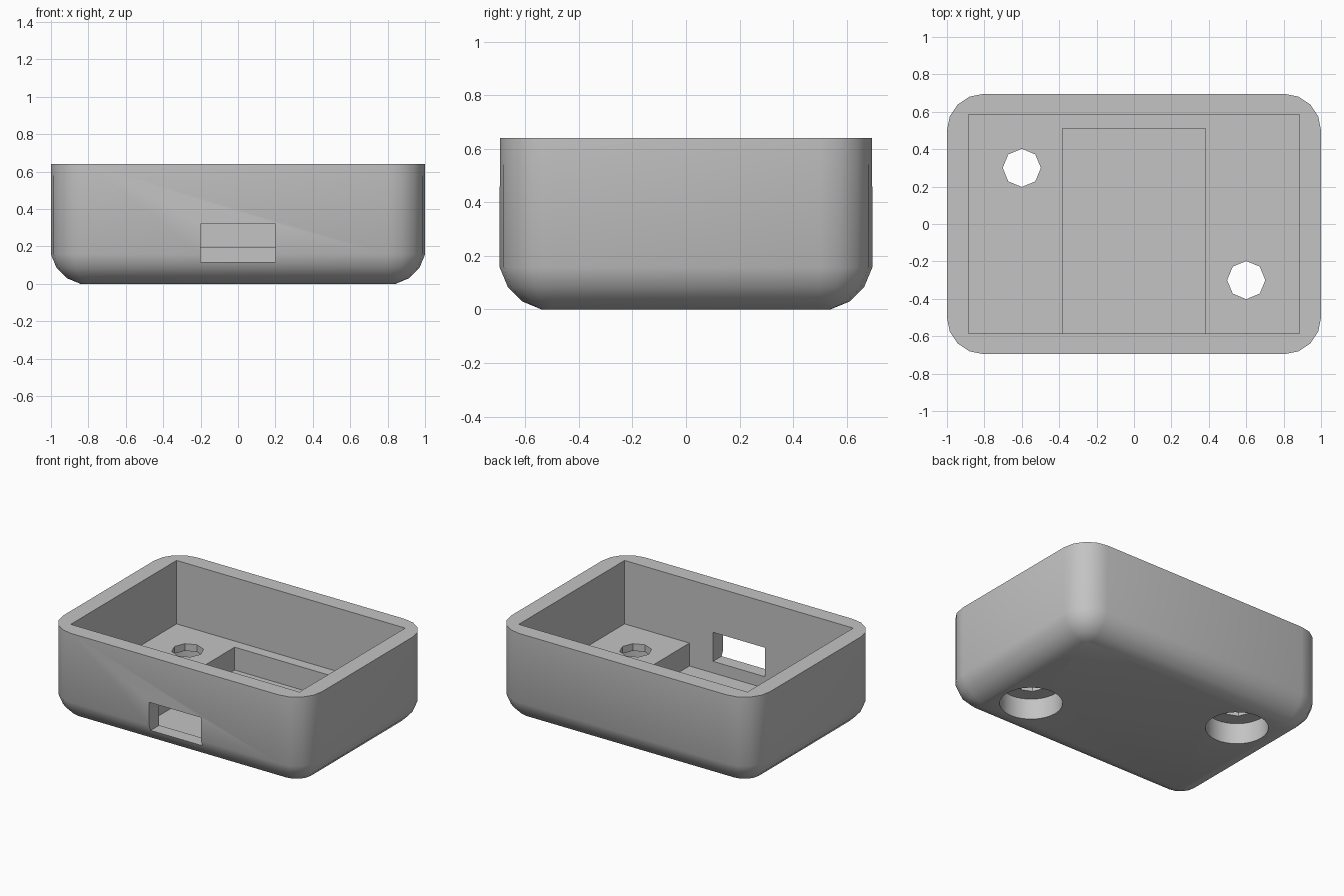
import bpy
import bmesh
from math import sin, cos, pi

default = bpy.data.objects.get("Cube")
if default:
    bpy.data.objects.remove(default, do_unlink=True)

HALF_X, HALF_Y, HEIGHT = 1.0, 0.696, 0.64
RADIUS = 0.196        # plan radius of the corners
FLOOR = 0.196         # inner floor level
WALL_X, WALL_Y = 0.885, 0.585

grey = bpy.data.materials.new("light_grey")
grey.use_nodes = True
grey.diffuse_color = (0.55, 0.55, 0.55, 1)
grey.node_tree.nodes["Principled BSDF"].inputs["Base Color"].default_value = (0.55, 0.55, 0.55, 1)


def make_object(name, bm):
    bmesh.ops.recalc_face_normals(bm, faces=bm.faces[:])
    mesh = bpy.data.meshes.new(name)
    bm.to_mesh(mesh)
    bm.free()
    mesh.materials.append(grey)
    obj = bpy.data.objects.new(name, mesh)
    bpy.context.collection.objects.link(obj)
    return obj


def block(name, low, high):
    bm = bmesh.new()
    bmesh.ops.create_cube(bm, size=1)
    for v in bm.verts:
        v.co = [(a + b) / 2 + c * (b - a) for a, b, c in zip(low, high, v.co)]
    return make_object(name, bm)


def prism(name, x, y, radius, sides, z0, z1):
    bm = bmesh.new()
    rings = [[bm.verts.new((x + radius * cos(2 * pi * i / sides),
                            y + radius * sin(2 * pi * i / sides), z))
              for i in range(sides)] for z in (z0, z1)]
    skin(bm, rings)
    return make_object(name, bm)


def skin(bm, rings):
    for a, b in zip(rings, rings[1:]):
        for i in range(len(a)):
            j = (i + 1) % len(a)
            bm.faces.new((a[i], a[j], b[j], b[i]))
    bm.faces.new(rings[0][::-1])
    bm.faces.new(rings[-1])


def rounded_ring(bm, radius, z):
    ring = []
    for corner, (sx, sy) in enumerate(((1, 1), (-1, 1), (-1, -1), (1, -1))):
        for step in range(5):
            a = (corner + step / 4) * pi / 2
            ring.append(bm.verts.new((sx * (HALF_X - RADIUS) + radius * cos(a),
                                      sy * (HALF_Y - RADIUS) + radius * sin(a), z)))
    return ring


# Outer shell: rounded corners and rounded lower edge
bm = bmesh.new()
rings = []
for k in range(4):
    a = (k + 0.5) * pi / 8
    rings.append(rounded_ring(bm, 0.2 * sin(a), RADIUS - 0.2 * cos(a)))
rings.append(rounded_ring(bm, RADIUS, HEIGHT))
skin(bm, rings)
case = make_object("open_case", bm)

# Inner cavity, sunken channel and front port
cutters = [
    block("cavity_cutter", (-WALL_X, -WALL_Y, FLOOR), (WALL_X, WALL_Y, 0.9)),
    block("channel_cutter", (-0.383, -WALL_Y, 0.036), (0.383, 0.51, 0.3)),
    block("port_cutter", (-0.2, -0.9, 0.117), (0.2, -0.5, 0.32)),
]
# Screw holes with wide recesses underneath
for s in (-1, 1):
    cutters.append(prism("screw_recess_cutter", 0.6 * s, -0.3 * s, 0.2, 32, -0.1, 0.146))
    cutters.append(prism("screw_hole_cutter", 0.6 * s, -0.3 * s, 0.102, 8, 0.1, 0.3))

bpy.ops.object.select_all(action='DESELECT')
bpy.context.view_layer.objects.active = case
case.select_set(True)
for cutter in cutters:
    cutter.hide_render = True
    mod = case.modifiers.new(cutter.name, 'BOOLEAN')
    mod.operation = 'DIFFERENCE'
    mod.solver = 'EXACT'
    mod.object = cutter
    bpy.ops.object.modifier_apply(modifier=mod.name)
    bpy.data.objects.remove(cutter, do_unlink=True)

bpy.ops.object.shade_smooth_by_angle(angle=pi / 6)
